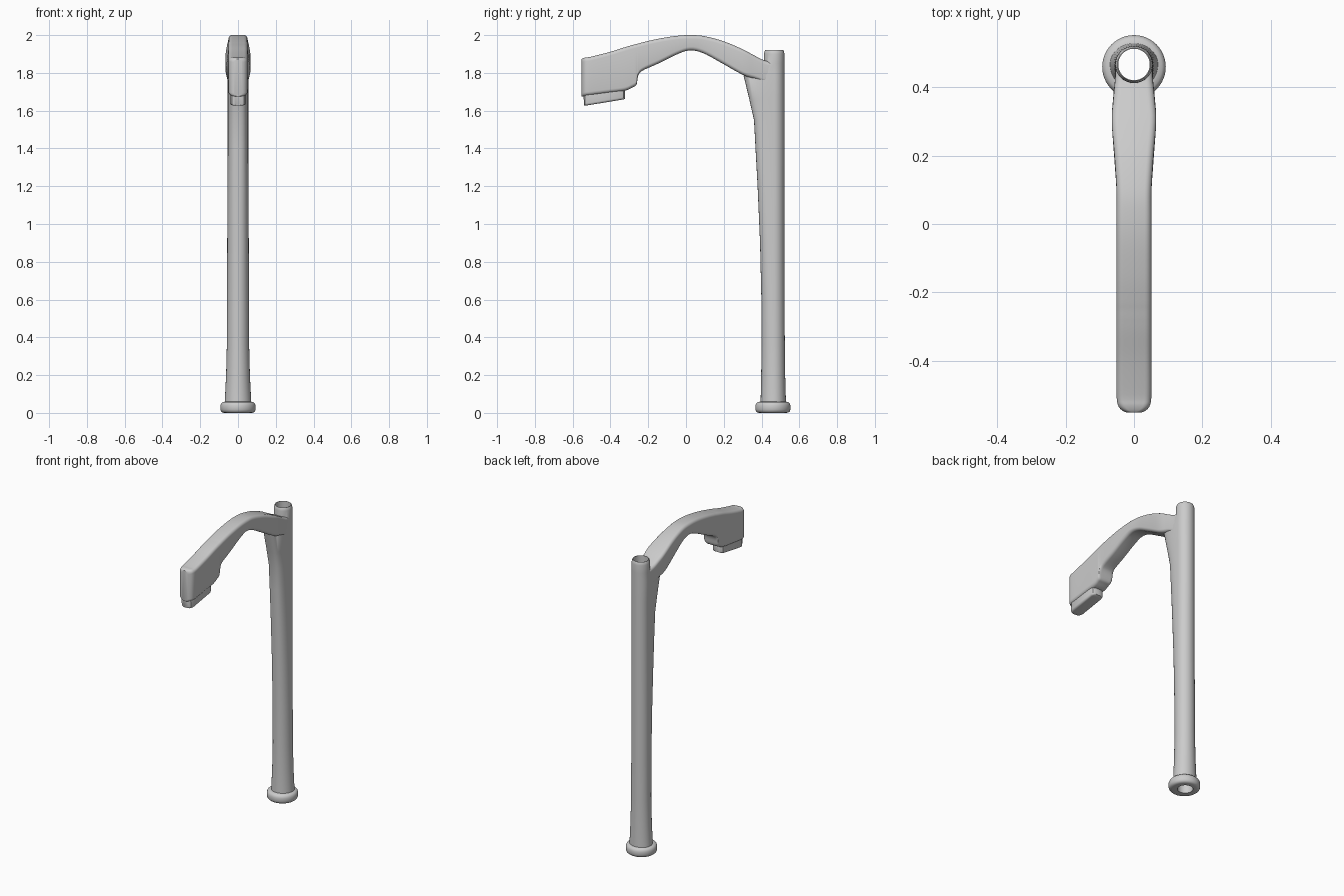
import bpy, bmesh, math
from mathutils import Vector

if "Cube" in bpy.data.objects:
    bpy.data.objects.remove(bpy.data.objects["Cube"])

CY = 0.467   # tube axis


def loft(name, rings, bore=True):
    """Skin a list of equal-length rings, cap the ends, cut the tube bore."""
    bm = bmesh.new()
    vs = [[bm.verts.new(p) for p in r] for r in rings]
    n = len(vs[0])
    for a, b in zip(vs, vs[1:]):
        for i in range(n):
            j = (i + 1) % n
            bm.faces.new((a[i], a[j], b[j], b[i]))
    bm.faces.new(vs[0])
    bm.faces.new(vs[-1])
    bmesh.ops.recalc_face_normals(bm, faces=bm.faces)
    me = bpy.data.meshes.new(name)
    bm.to_mesh(me)
    bm.free()
    ob = bpy.data.objects.new(name, me)
    bpy.context.collection.objects.link(ob)
    bpy.ops.object.select_all(action='DESELECT')
    bpy.context.view_layer.objects.active = ob
    ob.select_set(True)
    if bore:
        m = ob.modifiers.new("bore", 'BOOLEAN')
        m.operation, m.solver, m.object = 'DIFFERENCE', 'EXACT', cutter
        bpy.ops.object.modifier_apply(modifier=m.name)
    bpy.ops.object.shade_smooth_by_angle(angle=math.radians(35))
    return ob


def smooth(stations, steps=4):
    """Catmull-Rom interpolation of station tuples."""
    s = [Vector(t) for t in stations]
    out = []
    for i in range(len(s) - 1):
        a, b, c, d = s[max(i - 1, 0)], s[i], s[i + 1], s[min(i + 2, len(s) - 1)]
        for k in range(steps):
            t = k / steps
            out.append(0.5 * (2 * b + (c - a) * t + (2 * a - 5 * b + 4 * c - d) * t**2
                              + (3 * b - a - 3 * c + d) * t**3))
    return out + [s[-1]]


def box_ring(y_top, z_top, y_bot, z_bot, hw, r):
    """Rounded rectangle between an upper and a lower profile point."""
    top, bot = Vector((0, y_top, z_top)), Vector((0, y_bot, z_bot))
    h = (top - bot).length / 2
    mid, up = (top + bot) / 2, (top - bot).normalized()
    r = min(r, hw * 0.95, h * 0.95)
    pts = []
    for q, (sx, sz) in enumerate(((1, 1), (-1, 1), (-1, -1), (1, -1))):
        for k in range(6):
            a = (q + k / 5) * math.pi / 2
            x = sx * (hw - r) + r * math.cos(a)
            z = sz * (h - r) + r * math.sin(a)
            pts.append(mid + Vector((x, 0, 0)) + up * z)
    return pts


def tube_ring(z, front, back, hw, n=2.0, seg=48):
    """Round at the back, squarer superellipse towards the front."""
    pts = []
    for k in range(seg):
        a = 2 * math.pi * k / seg
        c, s = math.cos(a), math.sin(a)
        e = 2 / n if s < 0 else 1
        x = math.copysign(abs(c) ** e, c) * hw
        y = CY + (s * (back - CY) if s >= 0 else -(abs(s) ** e) * (CY - front))
        pts.append((x, y, z))
    return pts


# bore cutter, removed at the end
bpy.ops.mesh.primitive_cylinder_add(vertices=48, radius=0.046, depth=2.4, location=(0, CY, 1))
cutter = bpy.context.object
cutter.name = "bore_cutter"
cutter.hide_render = True

# hollow upright with its front fin: z, front y, back y, half width, squareness
column = [(0.03, 0.393, 0.53, 0.072, 2), (0.06, 0.395, 0.529, 0.070, 2),
          (0.20, 0.398, 0.525, 0.063, 2), (0.36, 0.40, 0.523, 0.059, 2),
          (0.60, 0.399, 0.522, 0.058, 2.1), (0.90, 0.392, 0.521, 0.057, 2.3),
          (1.20, 0.379, 0.521, 0.056, 2.6), (1.40, 0.368, 0.521, 0.055, 2.8),
          (1.55, 0.360, 0.521, 0.055, 3), (1.66, 0.335, 0.521, 0.055, 3.2),
          (1.785, 0.305, 0.521, 0.056, 3.4), (1.80, 0.33, 0.521, 0.055, 3),
          (1.85, 0.412, 0.521, 0.055, 2), (1.90, 0.413, 0.521, 0.055, 2),
          (1.912, 0.415, 0.519, 0.053, 2), (1.92, 0.419, 0.515, 0.049, 2)]
loft("upright_tube", [tube_ring(*s) for s in column])

# rounded collar at the foot
collar = []
for z, r in ((0, 0.072), (0.002, 0.082), (0.008, 0.089), (0.018, 0.093), (0.04, 0.093),
             (0.05, 0.089), (0.057, 0.082), (0.06, 0.066)):
    collar.append([(r * math.cos(math.tau * k / 48), 0.46 + r * math.sin(math.tau * k / 48), z)
                   for k in range(48)])
loft("base_collar", collar)

# arched arm and head: top y, top z, bottom y, bottom z, half width
arm = [(-0.552, 1.874, -0.552, 1.675, 0.022), (-0.545, 1.878, -0.545, 1.676, 0.036),
       (-0.53, 1.882, -0.53, 1.679, 0.047), (-0.50, 1.886, -0.50, 1.682, 0.051),
       (-0.40, 1.912, -0.40, 1.695, 0.051), (-0.32, 1.937, -0.325, 1.705, 0.051),
       (-0.285, 1.947, -0.285, 1.722, 0.051), (-0.27, 1.951, -0.262, 1.738, 0.051),
       (-0.25, 1.956, -0.253, 1.785, 0.051), (-0.22, 1.964, -0.23, 1.812, 0.051),
       (-0.15, 1.980, -0.15, 1.848, 0.051), (-0.05, 1.996, -0.05, 1.897, 0.051),
       (0.03, 2.0, 0.02, 1.919, 0.051), (0.10, 1.994, 0.09, 1.905, 0.051),
       (0.20, 1.967, 0.18, 1.857, 0.057), (0.30, 1.925, 0.30, 1.79, 0.065),
       (0.36, 1.893, 0.37, 1.767, 0.061), (0.415, 1.866, 0.42, 1.748, 0.056),
       (0.467, 1.855, 0.467, 1.745, 0.052)]
loft("curved_arm", [box_ring(*s, 0.02) for s in smooth(arm)])

# narrower pad under the head
pad = [(-0.543, 1.70, -0.540, 1.628, 0.020), (-0.537, 1.70, -0.534, 1.627, 0.033),
       (-0.52, 1.70, -0.517, 1.629, 0.042), (-0.35, 1.73, -0.345, 1.657, 0.042),
       (-0.332, 1.735, -0.33, 1.660, 0.036), (-0.325, 1.735, -0.323, 1.663, 0.024)]
loft("head_pad", [box_ring(*s, 0.012) for s in pad], bore=False)

bpy.data.objects.remove(cutter, do_unlink=True)
